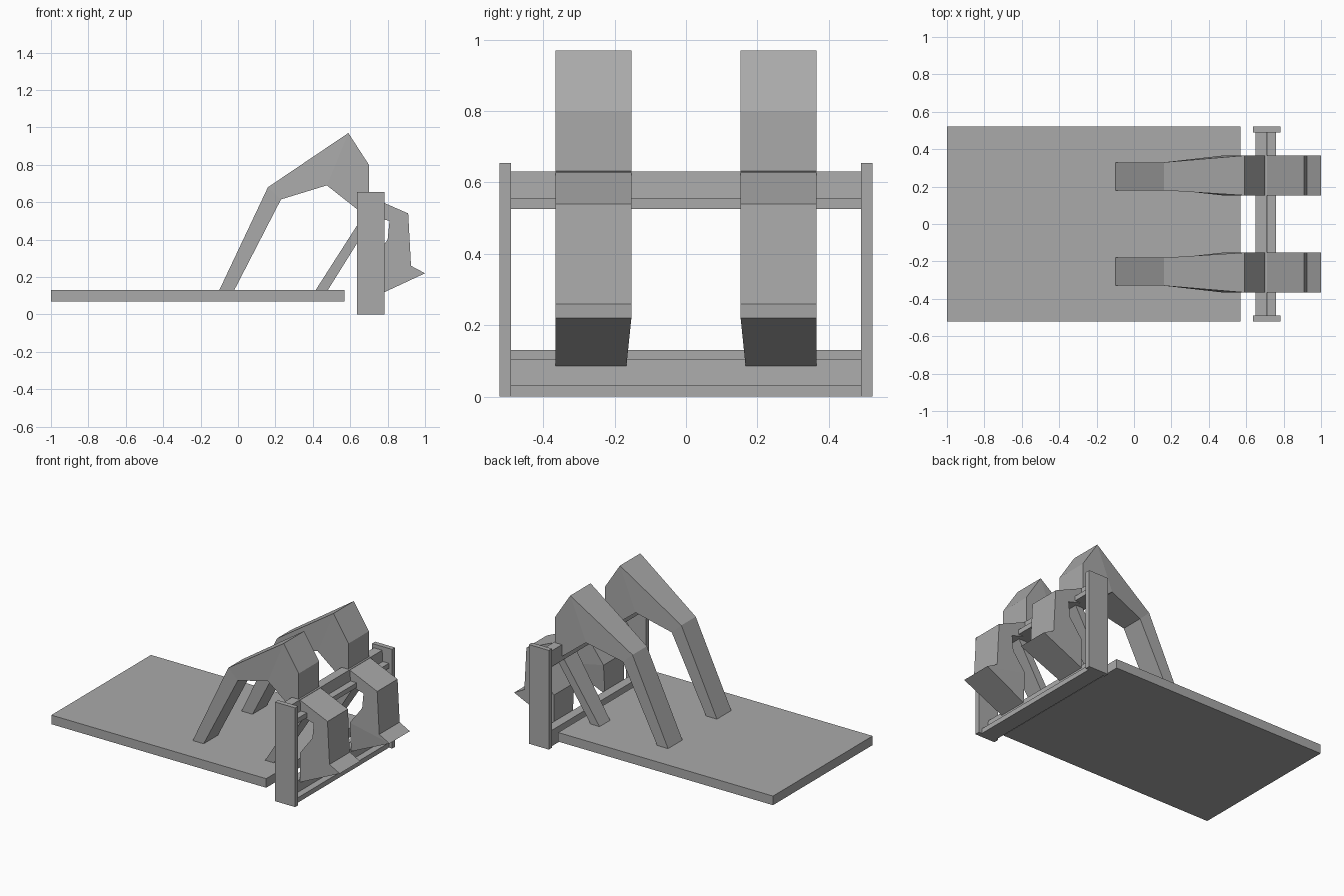
import bpy
import bmesh

cube = bpy.data.objects.get("Cube")
if cube:
    bpy.data.objects.remove(cube, do_unlink=True)

# Single grey material
grey = bpy.data.materials.new("plain_grey")
grey.use_nodes = True
colour = (0.4, 0.4, 0.4, 1)
grey.diffuse_color = colour
grey.node_tree.nodes["Principled BSDF"].inputs["Base Color"].default_value = colour


def finish(name, bm):
    bmesh.ops.remove_doubles(bm, verts=bm.verts, dist=0.0005)
    bmesh.ops.recalc_face_normals(bm, faces=bm.faces)
    mesh = bpy.data.meshes.new(name)
    bm.to_mesh(mesh)
    bm.free()
    mesh.materials.append(grey)
    obj = bpy.data.objects.new(name, mesh)
    bpy.context.collection.objects.link(obj)
    return obj


def prism(name, profile, y0, y1):
    """Extrude an x-z outline along y."""
    bm = bmesh.new()
    face = bm.faces.new([bm.verts.new((x, y0, z)) for x, z in profile])
    out = bmesh.ops.extrude_face_region(bm, geom=[face])
    moved = [v for v in out["geom"] if isinstance(v, bmesh.types.BMVert)]
    bmesh.ops.translate(bm, verts=moved, vec=(0, y1 - y0, 0))
    return finish(name, bm)


def box(name, x0, x1, y0, y1, z0, z1):
    return prism(name, [(x0, z0), (x1, z0), (x1, z1), (x0, z1)], y0, y1)


def limb(name, sections, side):
    """Loft four-cornered sections: outer point, inner point, y range at each."""
    bm = bmesh.new()
    rings = []
    for outer, inner, near, far in sections:
        corners = [(outer, near[0]), (outer, far), (inner, far), (inner, near[1])]
        rings.append([bm.verts.new((p[0], side * y, p[1])) for p, y in corners])
    for a, b in zip(rings, rings[1:]):
        for i in range(4):
            j = (i + 1) % 4
            quad = [a[i], a[j], b[j], b[i]]
            points = []
            for v in quad:
                if all((v.co - p.co).length > 0.0005 for p in points):
                    points.append(v)
            if len(points) > 2:
                bm.faces.new(points)
    bm.faces.new(rings[0])
    bm.faces.new(rings[-1])
    return finish(name, bm)


# Base board
box("base_board", -1, 0.57, -0.52, 0.52, 0.07, 0.13)

# Stepped cross rails
for name, z in (("lower_rail", 0), ("upper_rail", 0.525)):
    prism(name, [(0.65, z), (0.76, z), (0.76, z + 0.032), (0.715, z + 0.032),
                 (0.71, z + 0.105), (0.65, z + 0.105)], -0.49, 0.49)

# Bent arm reaching over the rail and ending in a claw
slim, wide, tip = (0.18, 0.18), (0.153, 0.153), (0.153, 0.167)
arm = [
    ((-0.10, 0.13), (-0.02, 0.13), slim, 0.33),
    ((0.16, 0.68), (0.23, 0.615), slim, 0.33),
    ((0.59, 0.97), (0.475, 0.69), wide, 0.366),
    ((0.70, 0.80), (0.64, 0.56), wide, 0.366),
    ((0.70, 0.632), (0.70, 0.53), wide, 0.366),
    ((0.91, 0.54), (0.81, 0.50), wide, 0.366),
    ((0.925, 0.26), (0.80, 0.40), wide, 0.366),
    ((1.0, 0.22), (0.71, 0.28), wide, 0.366),
    ((1.0, 0.22), (0.71, 0.085), tip, 0.366),
]

# Thin brace from the board up to the rail
narrow, broad = (0.20, 0.20), (0.19, 0.19)
brace = [
    ((0.415, 0.13), (0.48, 0.13), narrow, 0.31),
    ((0.70, 0.575), (0.73, 0.53), broad, 0.33),
]

for side, label in ((1, "back"), (-1, "front")):
    limb(label + "_arm", arm, side)
    limb(label + "_brace", brace, side)
    y0, y1 = sorted((side * 0.49, side * 0.522))
    box(label + "_post", 0.637, 0.783, y0, y1, 0, 0.655)
